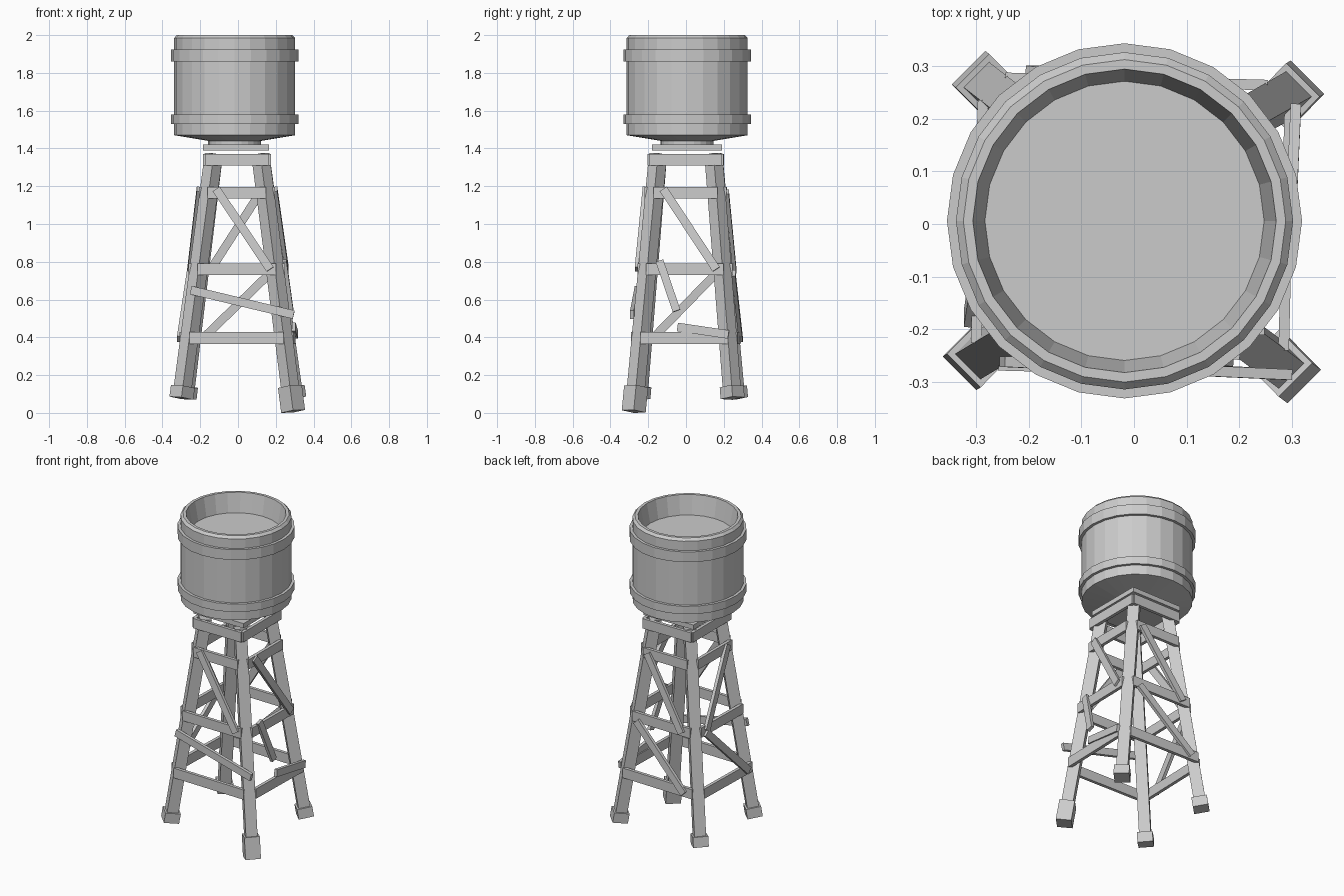
import bpy
import bmesh
from math import cos, sin, pi
from mathutils import Vector, Matrix

cube = bpy.data.objects.get("Cube")
if cube:
    bpy.data.objects.remove(cube, do_unlink=True)

# Single weathered grey material
grey = bpy.data.materials.new("weathered_grey")
grey.use_nodes = True
COLOUR = (0.6, 0.6, 0.6, 1)
grey.diffuse_color = COLOUR
grey.node_tree.nodes["Principled BSDF"].inputs["Base Color"].default_value = COLOUR


def finish(name, bm):
    bmesh.ops.recalc_face_normals(bm, faces=bm.faces)
    mesh = bpy.data.meshes.new(name)
    bm.to_mesh(mesh)
    bm.free()
    mesh.materials.append(grey)
    obj = bpy.data.objects.new(name, mesh)
    bpy.context.collection.objects.link(obj)
    return obj


def beam(name, start, end, width, thick, normal):
    """Square-cut timber from start to end, its thin side along normal."""
    start, end = Vector(start), Vector(end)
    along = (end - start).normalized()
    across = Vector(normal).cross(along).normalized()
    out = along.cross(across)
    frame = Matrix((across * width, out * thick, end - start)).transposed().to_4x4()
    bm = bmesh.new()
    bmesh.ops.create_cube(bm, size=1, matrix=Matrix.Translation((start + end) / 2) @ frame)
    return finish(name, bm)


def lathe(name, profile, centre, sides=24, closed=False):
    """Spin a (radius, height) profile around the vertical axis."""
    bm = bmesh.new()
    rings = []
    for r, z in profile:
        rings.append([bm.verts.new((centre[0] + r * sin(2 * pi * i / sides),
                                    centre[1] + r * cos(2 * pi * i / sides), z))
                      for i in range(sides)])
    pairs = list(zip(rings, rings[1:]))
    if closed:
        pairs.append((rings[-1], rings[0]))
    else:
        bm.faces.new(rings[0])
        bm.faces.new(rings[-1])
    for low, high in pairs:
        for i in range(sides):
            j = (i + 1) % sides
            bm.faces.new((low[i], low[j], high[j], high[i]))
    return finish(name, bm)


# Tank: shallow cone base, straight wall, chamfered rim, recessed floor
CENTRE = (-0.018, 0.006)
lathe("tank", [(0.14, 1.44), (0.32, 1.47), (0.32, 1.985), (0.306, 2.0),
               (0.288, 2.0), (0.265, 1.88)], CENTRE)
for name, low, high in (("lower_hoop", 1.53, 1.58), ("upper_hoop", 1.86, 1.925)):
    lathe(name, [(0.31, low), (0.337, low), (0.337, high), (0.31, high)], CENTRE, closed=True)
lathe("tank_neck", [(0.14, 1.41), (0.14, 1.45)], CENTRE)

# Platform under the tank
beam("platform", (-0.01, 0.005, 1.39), (-0.01, 0.005, 1.42), 0.35, 0.37, (0, 1, 0))

# Legs and feet: foot position at z = 0.1 and lowest height of each foot
FEET = {"front_right": (-0.297, -0.25, 0.078), "front_left": (0.28, -0.268, 0.008),
        "back_left": (0.295, 0.245, 0.078), "back_right": (-0.28, 0.263, 0.078)}
LOW, HIGH = 0.1, 1.37


def leg_point(corner, z):
    x, y, _ = FEET[corner]
    top_x = 0.118 if x > 0 else -0.128
    top_y = 0.145 if y > 0 else -0.148
    t = (z - LOW) / (HIGH - LOW)
    return Vector((x + (top_x - x) * t, y + (top_y - y) * t, z))


for corner, (x, y, bottom) in FEET.items():
    diagonal = (x / abs(x), y / abs(y), 0)
    beam(corner + "_leg", leg_point(corner, 0.12), leg_point(corner, HIGH), 0.068, 0.068, diagonal)
    beam(corner + "_foot", leg_point(corner, bottom), leg_point(corner, 0.14), 0.09, 0.09, diagonal)

# Tower sides: outward normal and the two corners they span
SIDES = {"front": ((0, -1, 0), "front_right", "front_left"),
         "back": ((0, 1, 0), "back_right", "back_left"),
         "left": ((1, 0, 0), "front_left", "back_left"),
         "right": ((-1, 0, 0), "front_right", "back_right")}


def side_point(side, u, z, offset):
    """Point on a sloping side; u is its x or y coordinate."""
    normal, a, b = SIDES[side]
    a, b = leg_point(a, z), leg_point(b, z)
    axis = 0 if normal[1] else 1
    p = a.lerp(b, (u - a[axis]) / (b[axis] - a[axis]))
    return p + Vector(normal) * offset


def board(name, side, start, end, width, offset):
    beam(name, side_point(side, *start, offset), side_point(side, *end, offset),
         width, 0.02, SIDES[side][0])


# Horizontal rails on four levels
for side, (normal, a, b) in SIDES.items():
    axis = 0 if normal[1] else 1
    for level, z, reach in (("lowest", 0.397, 0), ("middle", 0.76, 0.005),
                            ("upper", 1.165, 0.005), ("top", 1.34, 0.042)):
        u0 = leg_point(a, z)[axis] - reach
        u1 = leg_point(b, z)[axis] + reach
        board(f"{side}_{level}_rail", side, (u0, z), (u1, z), 0.062, 0.042)

# Diagonal braces, including the loose and broken ones
BRACES = [("front_upper_brace", "front", (-0.115, 1.185), (0.17, 0.76), 0.045),
          ("front_slipped_board", "front", (-0.25, 0.65), (0.295, 0.52), 0.045),
          ("back_upper_brace", "back", (0.12, 1.17), (-0.15, 0.75), 0.045),
          ("back_lower_brace", "back", (0.17, 0.74), (-0.19, 0.39), 0.045),
          ("left_upper_brace", "left", (-0.12, 1.185), (0.16, 0.76), 0.045),
          ("left_broken_brace", "left", (-0.14, 0.805), (-0.05, 0.54), 0.042),
          ("left_fallen_board", "left", (-0.045, 0.455), (0.225, 0.415), 0.045),
          ("right_upper_brace", "right", (-0.12, 1.185), (0.16, 0.76), 0.045),
          ("right_lower_brace", "right", (0.17, 0.75), (-0.18, 0.39), 0.045)]
for name, side, start, end, width in BRACES:
    board(name, side, start, end, width, 0.056)
